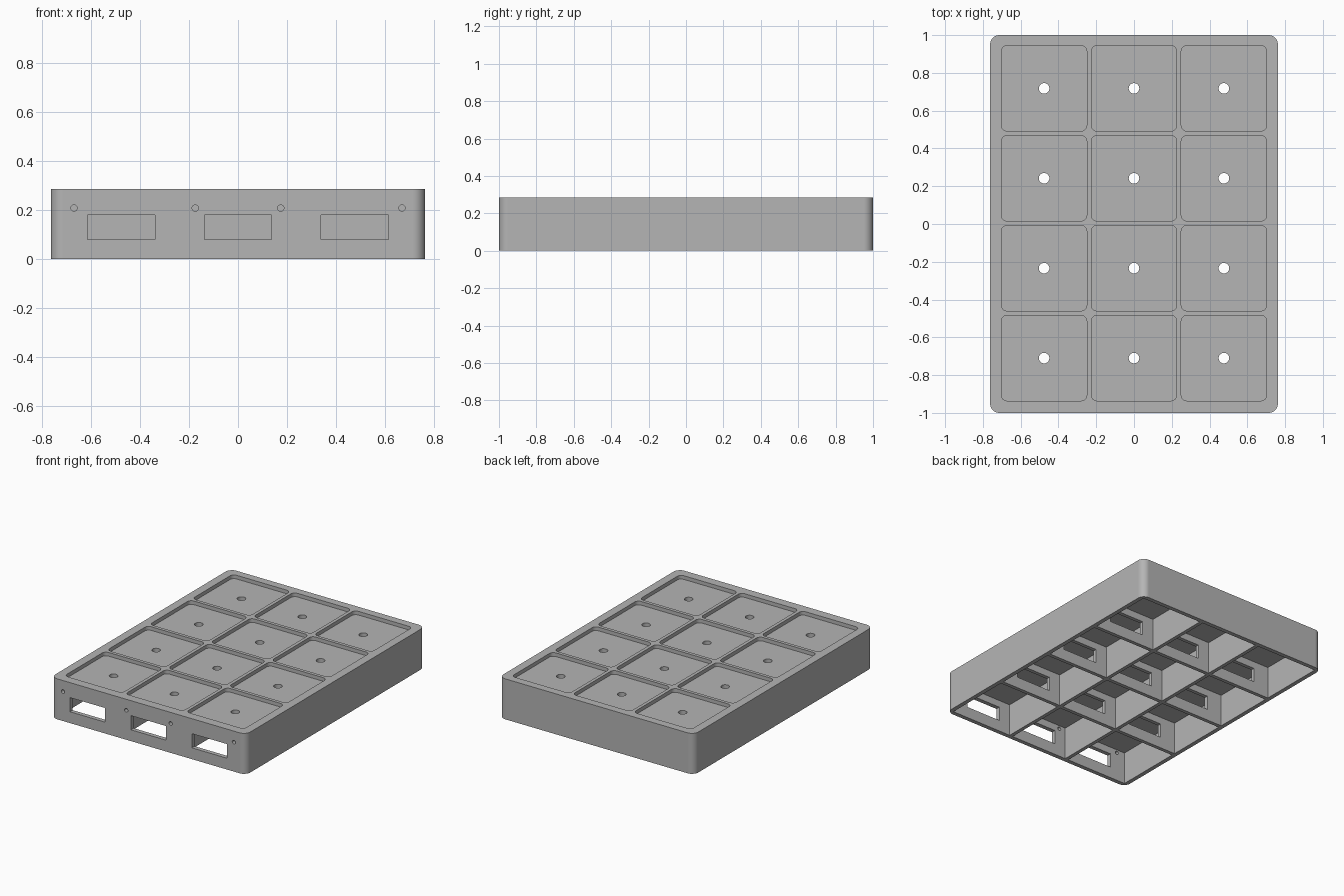
import bpy, bmesh, math

HX, HY, TOP = 0.762, 1.0, 0.286      # half width, half length, height
PITCH, WALL, RIB = 0.476, 0.03, 0.026
ROW_SHIFT = 0.004
COLS = [(i - 1) * PITCH for i in range(3)]
ROWS = [(j - 1.5) * PITCH + ROW_SHIFT for j in range(4)]

if "Cube" in bpy.data.objects:
    bpy.data.objects.remove(bpy.data.objects["Cube"])

grey = bpy.data.materials.new("plain grey")
grey.use_nodes = True
grey.diffuse_color = (0.46, 0.46, 0.46, 1)
grey.node_tree.nodes["Principled BSDF"].inputs["Base Color"].default_value = grey.diffuse_color


def rounded_outline(x0, x1, y0, y1, r, steps):
    """Corner points of a rounded rectangle, anticlockwise."""
    centres = [(x1 - r, y1 - r), (x0 + r, y1 - r), (x0 + r, y0 + r), (x1 - r, y0 + r)]
    points = []
    for q, (cx, cy) in enumerate(centres):
        for s in range(steps + 1):
            a = math.pi / 2 * (q + s / steps)
            points.append((cx + r * math.cos(a), cy + r * math.sin(a)))
    return points


def circle(cx, cy, r, n):
    return [(cx + r * math.cos(2 * math.pi * k / n), cy + r * math.sin(2 * math.pi * k / n))
            for k in range(n)]


def rectangle(x0, x1, y0, y1):
    return [(x0, y0), (x1, y0), (x1, y1), (x0, y1)]


def prism(bm, outline, low, high, axis="z"):
    """Extrude an outline along z, or an x-z outline along y."""
    place = (lambda p, h: (p[0], p[1], h)) if axis == "z" else (lambda p, h: (p[0], h, p[1]))
    a = [bm.verts.new(place(p, low)) for p in outline]
    b = [bm.verts.new(place(p, high)) for p in outline]
    bm.faces.new(a[::-1])
    bm.faces.new(b)
    for k in range(len(a)):
        n = (k + 1) % len(a)
        bm.faces.new((a[k], a[n], b[n], b[k]))


def make_object(name, bm):
    bmesh.ops.recalc_face_normals(bm, faces=bm.faces)
    mesh = bpy.data.meshes.new(name)
    bm.to_mesh(mesh)
    bm.free()
    obj = bpy.data.objects.new(name, mesh)
    bpy.context.collection.objects.link(obj)
    mesh.materials.append(grey)
    return obj


def apply(obj, mod):
    with bpy.context.temp_override(object=obj, active_object=obj):
        bpy.ops.object.modifier_apply(modifier=mod.name)


def cut(obj, name, bm):
    """Subtract the solids in bm, then discard the cutter."""
    cutter = make_object(name, bm)
    cutter.hide_render = True
    mod = obj.modifiers.new(name, "BOOLEAN")
    mod.operation, mod.solver, mod.object = "DIFFERENCE", "EXACT", cutter
    apply(obj, mod)
    bpy.data.objects.remove(cutter)


# Outer block with rounded upright corners
bm = bmesh.new()
prism(bm, rounded_outline(-HX, HX, -HY, HY, 0.05, 10), 0, TOP)
tray = make_object("tray_body", bm)

# Open cells underneath, reaching out to the thin outer walls
bm = bmesh.new()
half = (PITCH - RIB) / 2
for i, x in enumerate(COLS):
    for j, y in enumerate(ROWS):
        x0 = -HX + WALL if i == 0 else x - half
        x1 = HX - WALL if i == 2 else x + half
        y0 = -HY + WALL if j == 0 else y - half
        y1 = HY - WALL if j == 3 else y + half
        prism(bm, rectangle(x0, x1, y0, y1), -0.1, 0.23)
cut(tray, "cell_cutter", bm)

# Shallow rounded pockets on top
bm = bmesh.new()
for x in COLS:
    for y in ROWS:
        prism(bm, rounded_outline(x - 0.226, x + 0.226, y - 0.226, y + 0.226, 0.03, 6),
              TOP - 0.026, TOP + 0.1)
cut(tray, "pocket_cutter", bm)

# Round hole through each pocket floor
bm = bmesh.new()
for x in COLS:
    for y in ROWS:
        prism(bm, circle(x, y, 0.028, 32), 0.2, TOP + 0.1)
cut(tray, "floor_hole_cutter", bm)

# Slots through the front wall and cross ribs, leaving the back wall closed
bm = bmesh.new()
for x in COLS:
    prism(bm, rectangle(x - 0.137, x + 0.137, 0.08, 0.18), -HY - 0.1, ROWS[3], "y")
cut(tray, "slot_cutter", bm)

# Small round holes in the front wall
bm = bmesh.new()
for side in (-1, 1):
    for x in (0.174, 0.668):
        prism(bm, circle(side * x, 0.208, 0.013, 20), -HY - 0.1, -HY + 0.1, "y")
cut(tray, "front_hole_cutter", bm)

# Smooth the round corners, keep everything else crisp
for o in bpy.context.selected_objects:
    o.select_set(False)
tray.select_set(True)
bpy.context.view_layer.objects.active = tray
bpy.ops.object.shade_smooth_by_angle(angle=math.radians(30))
weighted = tray.modifiers.new("even_shading", "WEIGHTED_NORMAL")
weighted.keep_sharp = True
